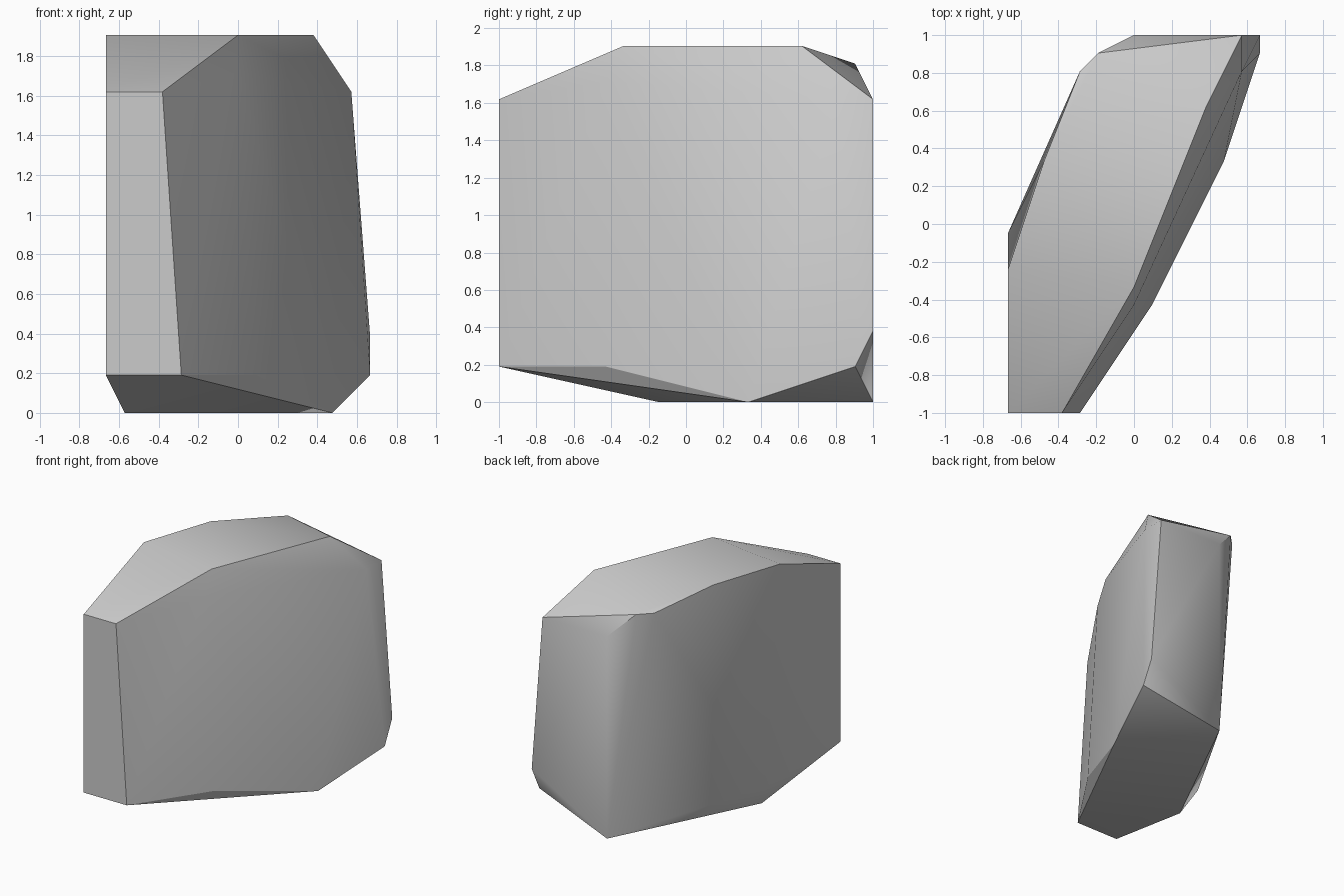
import bpy
import bmesh
import math

cube = bpy.data.objects.get("Cube")
if cube:
    bpy.data.objects.remove(cube, do_unlink=True)

UNIT = 2 / 21  # lattice step the stone's corners sit on


def make_material(name, colour):
    material = bpy.data.materials.new(name)
    material.use_nodes = True
    material.diffuse_color = colour
    shader = material.node_tree.nodes["Principled BSDF"]
    shader.inputs["Base Color"].default_value = colour
    shader.inputs["Roughness"].default_value = 0.8
    return material


def make_hull(name, corners, material):
    """Wrap a convex faceted solid around a few corner points."""
    shape = bmesh.new()
    for corner in corners:
        shape.verts.new([value * UNIT for value in corner])
    result = bmesh.ops.convex_hull(shape, input=shape.verts[:])
    unused = {item for key in ("geom_interior", "geom_unused")
              for item in result[key] if isinstance(item, bmesh.types.BMVert)}
    bmesh.ops.delete(shape, geom=list(unused), context="VERTS")
    # merge triangles that share one plane
    bmesh.ops.dissolve_limit(shape, angle_limit=math.radians(0.5),
                             verts=shape.verts[:], edges=shape.edges[:])
    bmesh.ops.recalc_face_normals(shape, faces=shape.faces[:])
    mesh = bpy.data.meshes.new(name)
    shape.to_mesh(mesh)
    shape.free()
    mesh.materials.append(material)
    stone = bpy.data.objects.new(name, mesh)
    bpy.context.scene.collection.objects.link(stone)
    return stone


# corners grouped by area of the stone
front_end = [(-7, -10.5, 17), (-4, -10.5, 17), (-7, -10.5, 2), (-3, -10.5, 2)]
top_rim = [(0, -3.5, 20), (4, 6.5, 20), (-5, 3.5, 20), (-7, -2.5, 20),
           (-3, 8.5, 19), (-2, 9.5, 19)]
broad_side = [(0, -4.5, 18), (1, -4.5, 2), (6, 8.5, 17)]
back_end = [(6, 10.5, 17), (0, 10.5, 17), (7, 10.5, 4), (7, 9.5, 2)]
far_side = [(-7, -0.5, 2)]
underside = [(-6, -1.5, 0), (5, 3.5, 0), (0, 10.5, 0)]

grey = make_material("stone grey", (0.6, 0.6, 0.6, 1))
stone = make_hull("stone_block",
                  front_end + top_rim + broad_side + back_end + far_side + underside,
                  grey)

# soft facets with crisp main edges
bpy.ops.object.select_all(action="DESELECT")
stone.select_set(True)
bpy.context.view_layer.objects.active = stone
bpy.ops.object.shade_smooth_by_angle(angle=math.radians(30))
